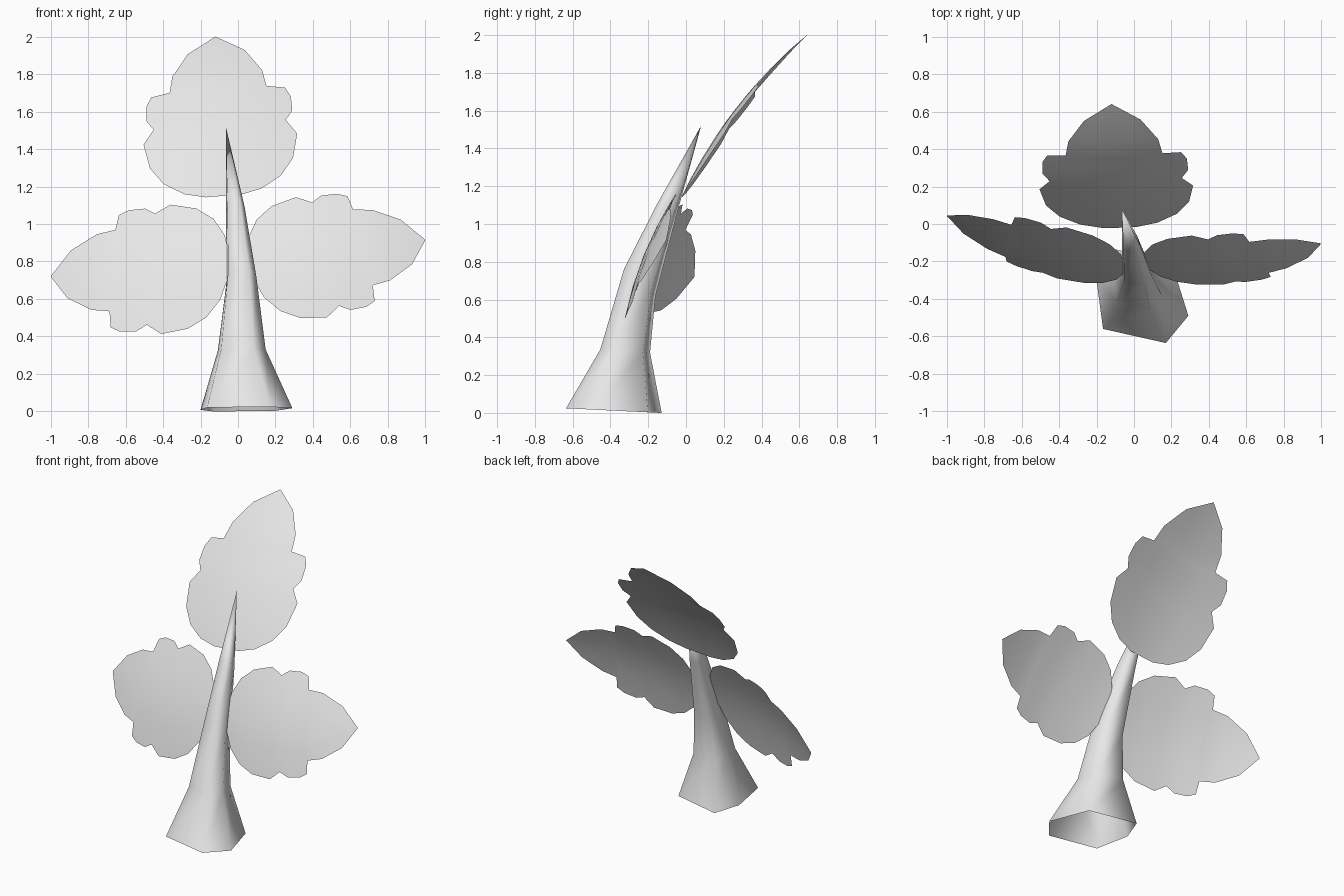
import bpy
import math
from mathutils import Vector

cube = bpy.data.objects.get("Cube")
if cube:
    bpy.data.objects.remove(cube, do_unlink=True)

# one pale grey for everything
grey = bpy.data.materials.new("pale_grey")
grey.use_nodes = True
colour = (0.8, 0.8, 0.8, 1)
grey.diffuse_color = colour
grey.node_tree.nodes["Principled BSDF"].inputs["Base Color"].default_value = colour


def make_object(name, verts, faces):
    mesh = bpy.data.meshes.new(name)
    mesh.from_pydata(verts, [], faces)
    mesh.materials.append(grey)
    mesh.shade_smooth()
    mesh.update()
    obj = bpy.data.objects.new(name, mesh)
    bpy.context.collection.objects.link(obj)
    return obj


# hollow six-sided stem: one section, shrunk and tilted along a bent path to a point
section = [(.125, -.253), (.245, -.108), (.155, .18), (-.175, .253), (-.245, .08), (-.21, -.178)]
rings = [  # centre, scale, tilt
    ((.045, -.382, .012), 1, -.049),
    ((.02, -.322, .328), .52, -.06),
    ((.017, -.245, .69), .33, -.85),
    ((-.014, -.1, 1.08), .2, -.6),
]
sides = len(section)
verts, faces = [], []
for (cx, cy, cz), scale, tilt in rings:
    verts += [(cx + x * scale, cy + y * scale, cz + y * scale * tilt) for x, y in section]
for r in range(len(rings) - 1):
    for i in range(sides):
        j = (i + 1) % sides
        a, b = r * sides, (r + 1) * sides
        faces.append((a + i, a + j, b + j, b + i))
verts.append((-.065, .08, 1.52))
last = (len(rings) - 1) * sides
for i in range(sides):
    faces.append((last + i, last + (i + 1) % sides, len(verts) - 1))
make_object("stem", verts, faces)

# half outline of a lobed leaf: distance along the midrib, half width
outline = [(0, .22), (.03, .5), (.1, .76), (.2, .93), (.345, 1), (.425, .86), (.485, .95),
           (.575, .94), (.63, .87), (.64, .63), (.745, .585), (.89, .37)]
across = (-1, -.5, 0, .5, 1)


def leaf(name, base, tip, half_width):
    base, side = Vector(base), Vector(half_width)
    rib = Vector(tip) - base
    normal = rib.cross(side).normalized()
    if normal.y > 0:
        normal.negate()
    size = rib.length

    def point(t, w):
        bulge = .22 * t * (1 - t) - .035 * w * w
        return base + rib * t + side * w + normal * bulge * size

    verts = [point(t, w * f) for t, w in outline for f in across]
    faces = []
    n = len(across)
    for r in range(len(outline) - 1):
        for i in range(n - 1):
            a = r * n + i
            faces.append((a, a + 1, a + n + 1, a + n))
    # pointed end
    verts.append(point(1, 0))
    start = (len(outline) - 1) * n
    for i in range(n - 1):
        faces.append((start + i, start + i + 1, len(verts) - 1))
    make_object(name, verts, faces)


leaf("top_leaf", (-.08, -.02, 1.15), (-.12, .64, 2), (.41, .01, .03))
leaf("right_leaf", (-.055, -.24, .77), (-1, .045, .72), (.025, .136, .345))
leaf("left_leaf", (.07, -.22, .765), (1, -.104, .915), (-.083, .131, .321))
